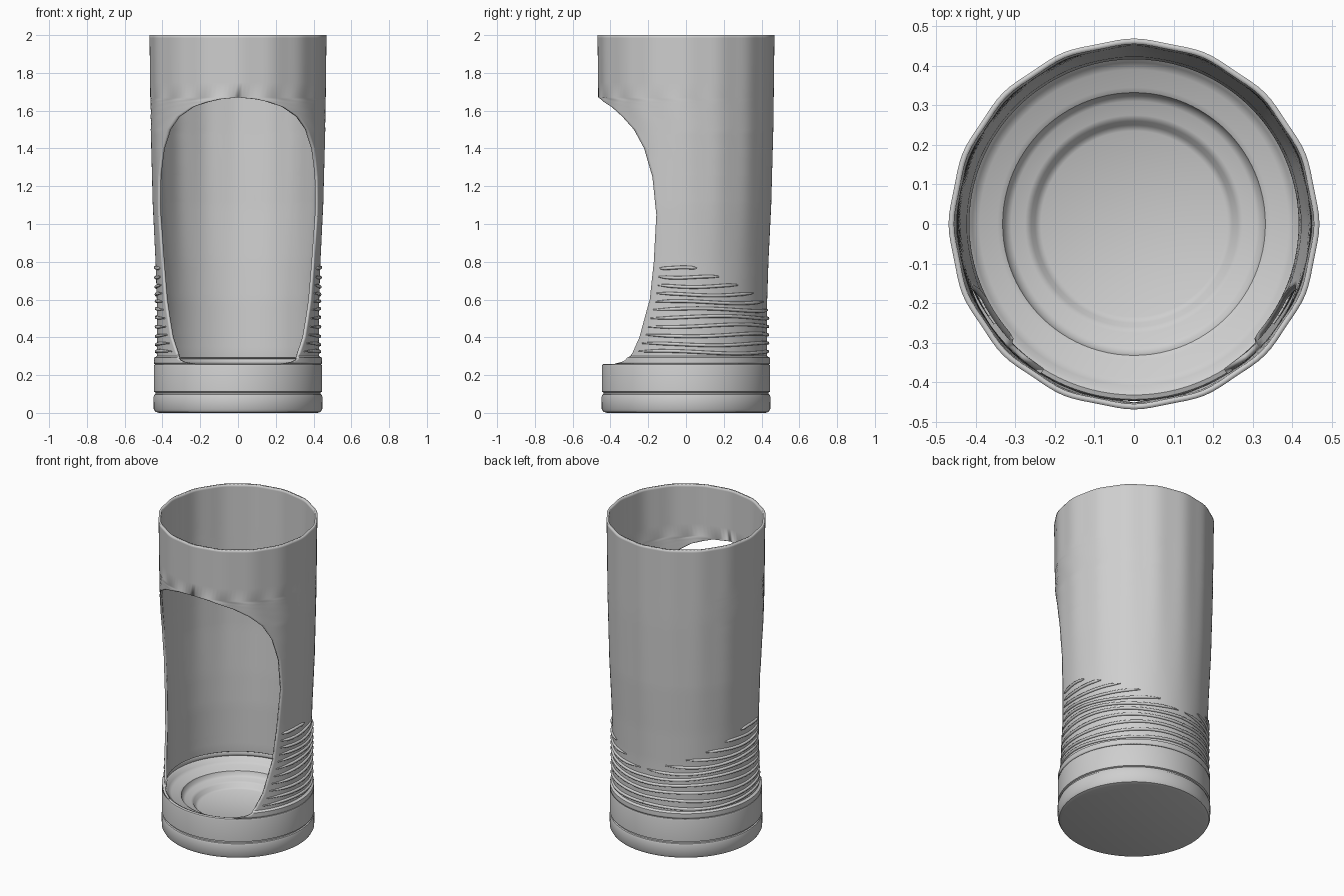
import bpy, bmesh, math

cube = bpy.data.objects.get("Cube")
if cube:
    bpy.data.objects.remove(cube, do_unlink=True)

grey = bpy.data.materials.new("light_grey")
grey.use_nodes = True
grey.diffuse_color = (0.62, 0.62, 0.62, 1)
grey.node_tree.nodes["Principled BSDF"].inputs["Base Color"].default_value = grey.diffuse_color

# Half angle of the front opening (degrees) by height
OPENING = [(0.26, 32), (0.27, 40), (0.28, 44), (0.32, 49), (0.4, 55), (0.6, 63.5),
           (0.8, 67), (1.05, 69.5), (1.25, 67), (1.4, 61), (1.5, 53), (1.57, 43),
           (1.62, 31), (1.645, 21), (1.66, 12), (1.67, 0)]
# Outer radius of the wall by height
WALL = [(0.26, 0.445), (0.292, 0.445), (0.3, 0.43), (0.6, 0.43), (0.8, 0.436),
        (1.1, 0.45), (1.5, 0.46), (2.0, 0.466)]


def interp(table, z):
    if z <= table[0][0]:
        return table[0][1]
    for (z0, v0), (z1, v1) in zip(table, table[1:]):
        if z <= z1:
            return v0 + (v1 - v0) * (z - z0) / (z1 - z0)
    return table[-1][1]


def polar(r, angle, z):
    """Point at an angle measured from the front (-y)."""
    return (r * math.sin(angle), -r * math.cos(angle), z)


def finish(obj, angle=35):
    obj.data.materials.append(grey)
    bpy.ops.object.select_all(action="DESELECT")
    obj.select_set(True)
    bpy.context.view_layer.objects.active = obj
    bpy.ops.object.shade_smooth_by_angle(angle=math.radians(angle))


def add_mesh(name, bm):
    bmesh.ops.remove_doubles(bm, verts=bm.verts, dist=0.0005)
    bmesh.ops.recalc_face_normals(bm, faces=bm.faces)
    mesh = bpy.data.meshes.new(name)
    bm.to_mesh(mesh)
    bm.free()
    obj = bpy.data.objects.new(name, mesh)
    bpy.context.collection.objects.link(obj)
    return obj


def bridge(bm, rows):
    for low, high in zip(rows, rows[1:]):
        for j in range(len(low) - 1):
            bm.faces.new((low[j], low[j + 1], high[j + 1], high[j]))


# Tall wall: rows open around the front cut-out and close above it
heights = sorted({z for z, _ in OPENING + WALL} |
                 {round(0.35 + 0.07 * i, 3) for i in range(17)} | {1.75, 1.85, 1.985})
bm = bmesh.new()
COLS = 128
rows = []
for z in heights:
    half = math.radians(interp(OPENING, z))
    row = []
    for j in range(COLS + 1):
        angle = half + (2 * math.pi - 2 * half) * j / COLS
        ripple = 0.0025 * math.cos(16 * angle) * min(1, max(0, z - 0.6))
        row.append(bm.verts.new(polar(interp(WALL, z) + ripple, angle, z)))
    rows.append(row)
bridge(bm, rows)
wall = add_mesh("tube_wall", bm)
solid = wall.modifiers.new("thickness", "SOLIDIFY")
solid.thickness = 0.014
solid.offset = -1
finish(wall)

# Base cup: revolved outside with groove, stepped dish inside
PROFILE = [(0, 0), (0.42, 0), (0.438, 0.006), (0.446, 0.02), (0.447, 0.085), (0.443, 0.097),
           (0.436, 0.1), (0.436, 0.108), (0.446, 0.112), (0.446, 0.245), (0.443, 0.256),
           (0.432, 0.26), (0.42, 0.255), (0.408, 0.235), (0.39, 0.222), (0.345, 0.216),
           (0.332, 0.208), (0.325, 0.185), (0.31, 0.174), (0.275, 0.17), (0.26, 0.162),
           (0.25, 0.14), (0.235, 0.132), (0, 0.132)]
bm = bmesh.new()
SIDES = 96
rows = [[bm.verts.new(polar(r, 2 * math.pi * j / SIDES, z)) for j in range(SIDES + 1)]
        for r, z in PROFILE[1:-1]]
bridge(bm, rows)
bmesh.ops.remove_doubles(bm, verts=bm.verts, dist=0.0005)
bmesh.ops.holes_fill(bm, edges=[e for e in bm.edges if e.is_boundary], sides=0)
finish(add_mesh("base_cup", bm), 40)


# Grip ridges: thin strands wrapped round the lower wall, highest beside the opening
def add_strands():
    curve = bpy.data.curves.new("grip_ridges", "CURVE")
    curve.dimensions = "3D"
    curve.bevel_depth = 0.009
    curve.bevel_resolution = 2
    curve.use_fill_caps = True
    for i in range(11):
        z = 0.325 + 0.044 * i
        start = math.radians(interp(OPENING, z) + 5)
        reach = min(180, 85 + (0.8 - z) * 360)
        end = math.radians(reach)
        for side in (1, -1):
            spline = curve.splines.new("POLY")
            count = 32
            spline.points.add(count - 1)
            for k, point in enumerate(spline.points):
                t = k / (count - 1)
                angle = start + (end - start) * t
                height = z + 0.012 * math.sin(angle * 2 + i) * math.sin(math.pi * t)
                x, y, h = polar(interp(WALL, height) + 0.002, angle * side, height)
                point.co = (x, y, h, 1)
                point.radius = 0.4 + 0.6 * min(1, 8 * t, 8 * (1 - t) if reach < 180 else 1)
    obj = bpy.data.objects.new("grip_ridges", curve)
    bpy.context.collection.objects.link(obj)
    bpy.ops.object.select_all(action="DESELECT")
    obj.select_set(True)
    bpy.context.view_layer.objects.active = obj
    bpy.ops.object.convert(target="MESH")
    finish(bpy.context.view_layer.objects.active, 60)


add_strands()
